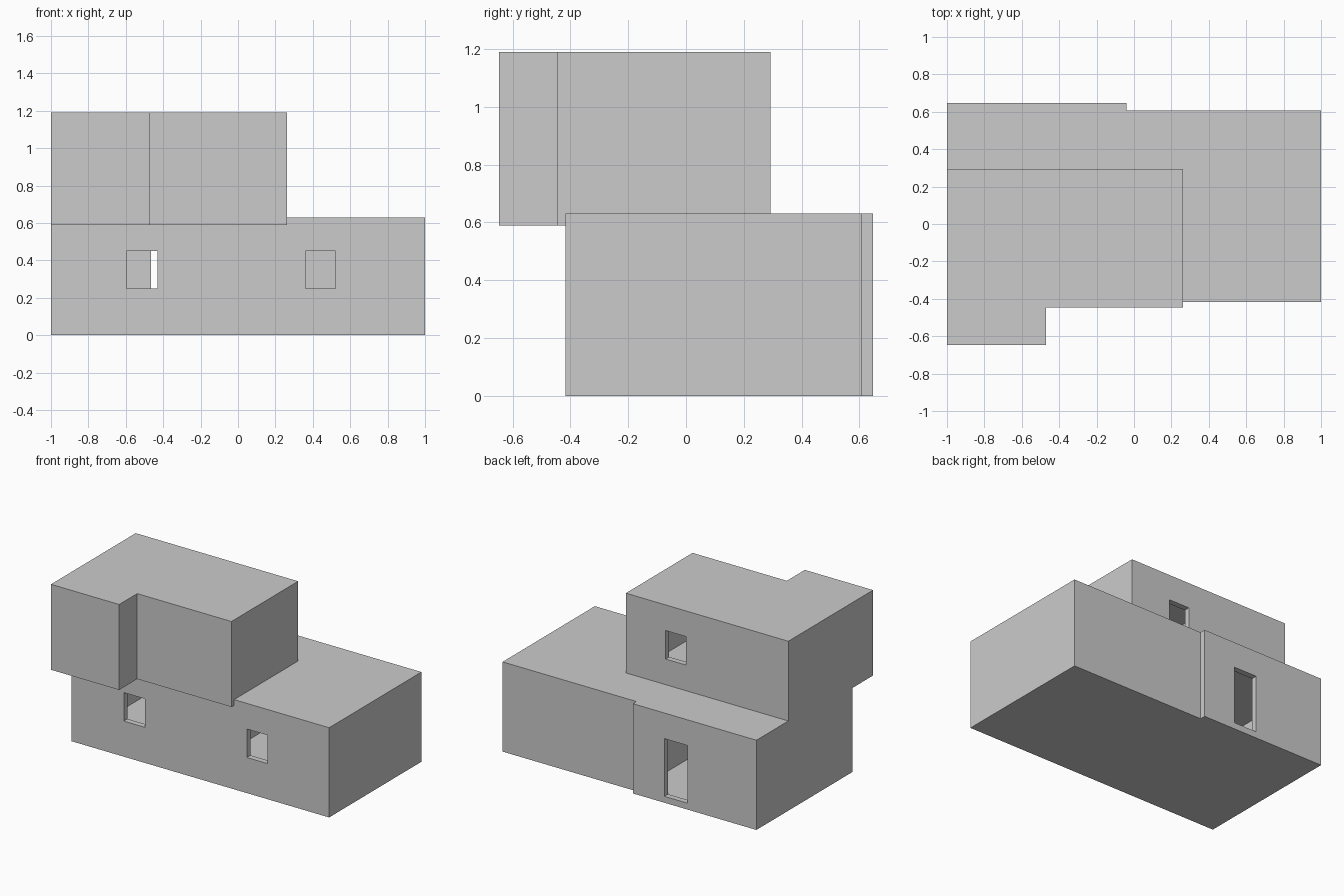
import bpy, bmesh

if "Cube" in bpy.data.objects:
    bpy.data.objects.remove(bpy.data.objects["Cube"])

T = 0.04  # wall and slab thickness


def prism(name, outline, z0, z1):
    """Closed prism from a counter-clockwise floor outline."""
    bm = bmesh.new()
    base = bm.faces.new([bm.verts.new((x, y, z0)) for x, y in outline])
    top = bmesh.ops.extrude_face_region(bm, geom=[base])["geom"]
    bmesh.ops.translate(bm, vec=(0, 0, z1 - z0),
                        verts=[v for v in top if isinstance(v, bmesh.types.BMVert)])
    bmesh.ops.recalc_face_normals(bm, faces=bm.faces)
    me = bpy.data.meshes.new(name)
    bm.to_mesh(me)
    bm.free()
    ob = bpy.data.objects.new(name, me)
    bpy.context.collection.objects.link(ob)
    return ob


def box(name, x0, x1, y0, y1, z0, z1):
    return prism(name, [(x0, y0), (x1, y0), (x1, y1), (x0, y1)], z0, z1)


def carve(target, cutters):
    """Subtract every cutter from the target, then delete the cutters."""
    bpy.context.view_layer.objects.active = target
    for c in cutters:
        c.hide_render = True
        m = target.modifiers.new("cut", 'BOOLEAN')
        m.operation = 'DIFFERENCE'
        m.solver = 'EXACT'
        m.object = c
        bpy.ops.object.modifier_apply(modifier=m.name)
        bpy.data.objects.remove(c)


# Ground floor: two rooms, the left one slightly deeper
FRONT, BACK_L, BACK_R, SPLIT, ROOF = -0.417, 0.647, 0.607, -0.04, 0.63
ground = prism("ground_floor", [(-1, FRONT), (1, FRONT), (1, BACK_R), (SPLIT, BACK_R),
                                (SPLIT, BACK_L), (-1, BACK_L)], 0, ROOF)

# Upper floor: L-shaped, overhanging the front, sharing the slab below
U_FRONT, U_STEP, U_BACK, U_SPLIT, U_RIGHT = -0.647, -0.447, 0.293, -0.47, 0.262
U_BASE, U_ROOF = ROOF - T, 1.19
upper_outline = [(-1, U_FRONT), (U_SPLIT, U_FRONT), (U_SPLIT, U_STEP), (U_RIGHT, U_STEP),
                 (U_RIGHT, U_BACK), (-1, U_BACK)]
upper = prism("upper_floor", upper_outline, U_BASE, U_ROOF)

carve(ground, [
    box("room_left", -1 + T, SPLIT - T, FRONT + T, BACK_L - T, T, ROOF - T),
    box("room_right", SPLIT, 1 - T, FRONT + T, BACK_R - T, T, ROOF - T),
    box("front_window_left", -0.595, -0.43, FRONT - 0.02, FRONT + T + 0.02, 0.25, 0.45),
    box("front_window_right", 0.36, 0.52, FRONT - 0.02, FRONT + T + 0.02, 0.25, 0.45),
    box("back_door", -0.465, -0.285, BACK_L - T - 0.02, BACK_L + 0.02, 0.045, 0.45),
    prism("upper_slab", upper_outline, U_BASE, U_ROOF),
])
carve(upper, [
    box("upper_room_left", -1 + T, U_SPLIT - T, U_FRONT + T, U_BACK - T, ROOF, U_ROOF - T),
    box("upper_room_right", U_SPLIT, U_RIGHT - T, U_STEP + T, U_BACK - T, ROOF, U_ROOF - T),
    box("back_window", -0.207, -0.047, U_BACK - T - 0.02, U_BACK + 0.02, 0.81, 1.01),
])
